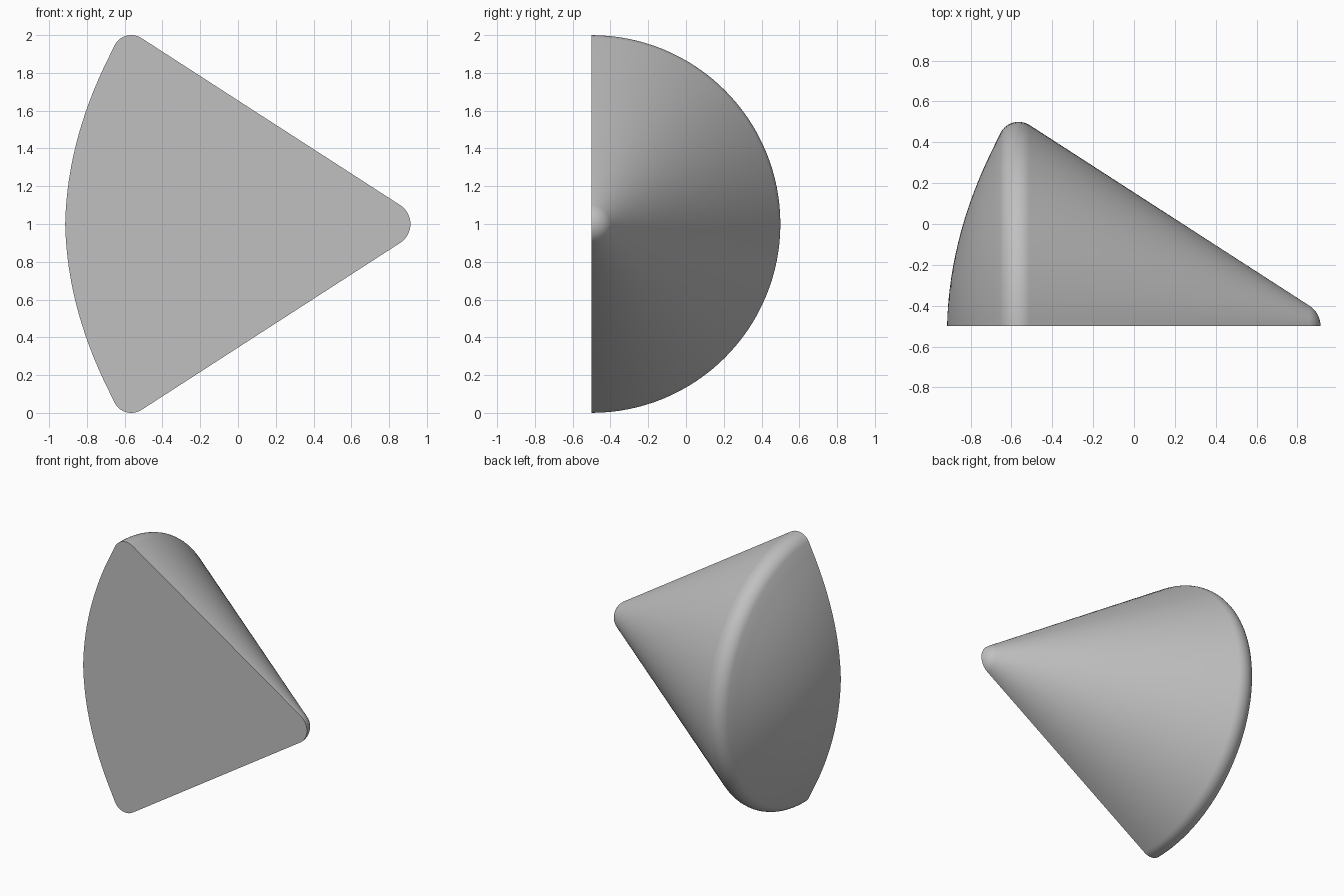
import bpy, bmesh
from math import atan2, cos, sin, pi
from mathutils import Vector

cube = bpy.data.objects.get("Cube")
if cube:
    bpy.data.objects.remove(cube, do_unlink=True)

AXIS_Y, AXIS_Z = -0.5, 1.0
STEPS = 64

grey = bpy.data.materials.new("mid grey")
grey.use_nodes = True
colour = (0.53, 0.53, 0.53, 1)
grey.diffuse_color = colour
grey.node_tree.nodes["Principled BSDF"].inputs["Base Color"].default_value = colour


def arc(cx, cr, radius, start, end, count):
    """Points of a circular arc in the (along axis, radius) plane."""
    angles = [start + (end - start) * i / count for i in range(count + 1)]
    return [(cx + radius * cos(a), cr + radius * sin(a)) for a in angles]


# Half profile: shallow dome, rounded rim, straight cone, rounded tip
cone_normal = atan2(0.84, 0.543)
dome_normal = pi - atan2(0.475, 0.88)
dome = [(-0.915 + 0.0215 * r + 0.272 * r * r, r) for r in (0.94 * i / 16 for i in range(16))]
rim = arc(-0.565, 0.9, 0.1, dome_normal, cone_normal, 10)
tip = arc(0.794, 0, 0.119, cone_normal, 0, 10)
profile = dome + rim + tip

# Sweep the profile half a turn around the x direction
bm = bmesh.new()
verts = [bm.verts.new((x, AXIS_Y, AXIS_Z + r)) for x, r in profile]
edges = [bm.edges.new(pair) for pair in zip(verts, verts[1:])]
bmesh.ops.spin(bm, geom=verts + edges, cent=(0, AXIS_Y, AXIS_Z),
               axis=Vector((-1, 0, 0)), angle=pi, steps=STEPS)
bmesh.ops.remove_doubles(bm, verts=bm.verts, dist=0.0005)

# Flat cut face closing the half
bmesh.ops.edgeloop_fill(bm, edges=[e for e in bm.edges if e.is_boundary])
bmesh.ops.recalc_face_normals(bm, faces=bm.faces)

mesh = bpy.data.meshes.new("half_cone")
bm.to_mesh(mesh)
bm.free()
mesh.materials.append(grey)
half_cone = bpy.data.objects.new("half_cone", mesh)
bpy.context.collection.objects.link(half_cone)

# Smooth skin with a crisp edge round the cut face
bpy.ops.object.select_all(action="DESELECT")
half_cone.select_set(True)
bpy.context.view_layer.objects.active = half_cone
bpy.ops.object.shade_smooth_by_angle(angle=pi / 6)
